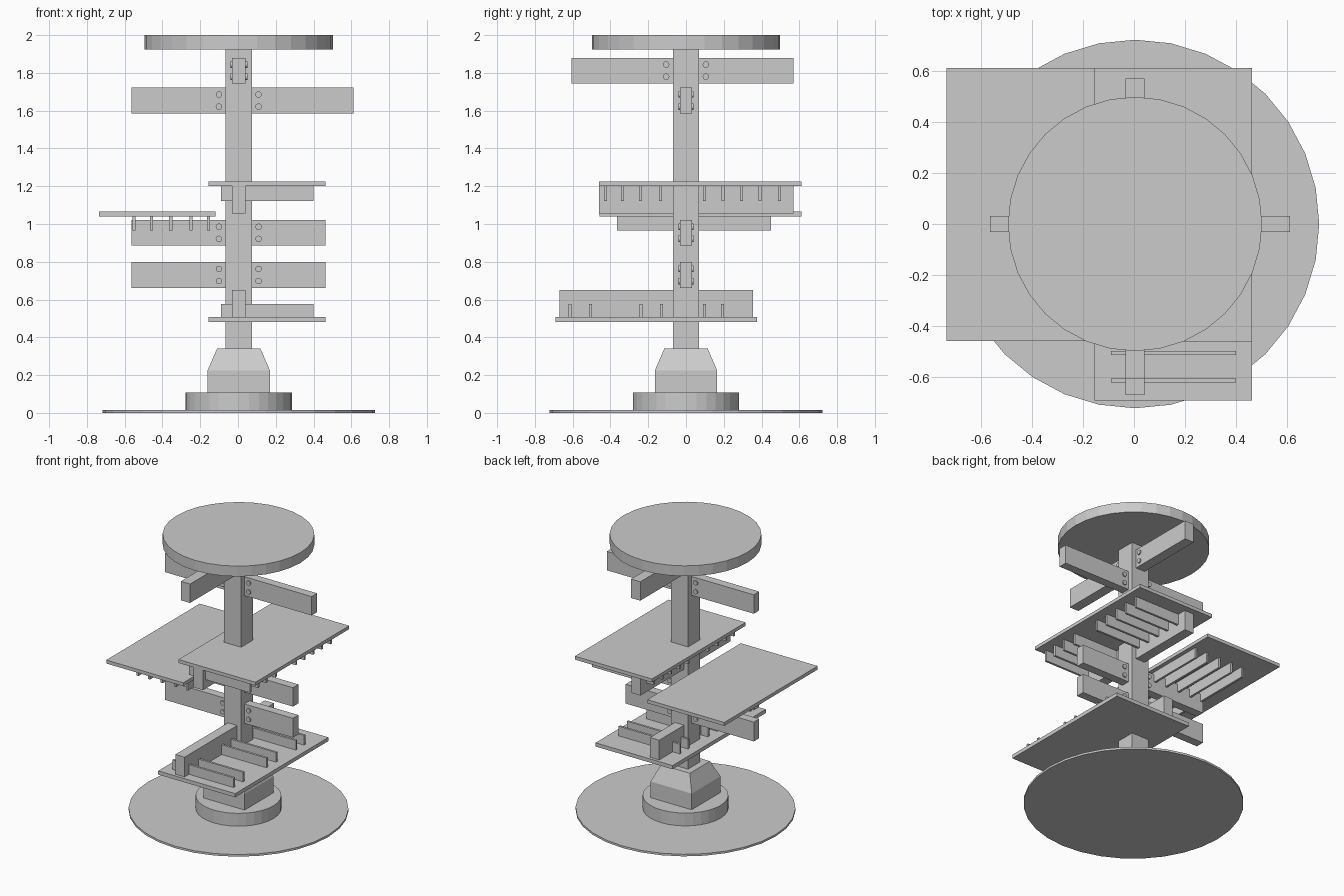
import bpy, bmesh
from mathutils import Matrix, Vector

if "Cube" in bpy.data.objects:
    bpy.data.objects.remove(bpy.data.objects["Cube"])

CX = 0.004  # x of the post axis


def finish(bm, name):
    bmesh.ops.recalc_face_normals(bm, faces=bm.faces)
    me = bpy.data.meshes.new(name)
    bm.to_mesh(me)
    bm.free()
    ob = bpy.data.objects.new(name, me)
    bpy.context.collection.objects.link(ob)
    return ob


def add_box(bm, lo, hi):
    lo, hi = Vector(lo), Vector(hi)
    m = Matrix.Translation((lo + hi) / 2) @ Matrix.Diagonal((*(hi - lo), 1))
    bmesh.ops.create_cube(bm, size=1, matrix=m)


def box(name, lo, hi):
    bm = bmesh.new()
    add_box(bm, lo, hi)
    return finish(bm, name)


def disc(name, r, z0, z1):
    bm = bmesh.new()
    bmesh.ops.create_cone(bm, cap_ends=True, segments=32, radius1=r, radius2=r, depth=z1 - z0,
                          matrix=Matrix.Translation((CX, 0, (z0 + z1) / 2)))
    return finish(bm, name)


# Round base, collar and top disc
disc("base_plate", 0.722, 0, 0.015)
disc("base_collar", 0.281, 0.015, 0.108)
disc("top_disc", 0.498, 1.925, 2.0)

# Square post with tapered foot, as stacked square rings
bm = bmesh.new()
rings = []
for h, z in [(0.165, 0.108), (0.165, 0.225), (0.115, 0.34), (0.069, 0.34), (0.069, 1.925)]:
    rings.append([bm.verts.new((CX + sx * h, sy * h, z))
                  for sx, sy in ((-1, -1), (1, -1), (1, 1), (-1, 1))])
for a, b in zip(rings, rings[1:]):
    for i in range(4):
        j = (i + 1) % 4
        bm.faces.new((a[i], a[j], b[j], b[i]))
bm.faces.new(rings[0])
bm.faces.new(rings[-1])
finish(bm, "post")

# Cross beams running through the post
x_beams = [("upper", -0.565, 0.612, 1.585, 1.722),
           ("middle", -0.565, 0.462, 0.885, 1.022),
           ("lower", -0.565, 0.462, 0.66, 0.80)]
y_beams = [("upper", -0.607, 0.57, 1.743, 1.88),
           ("middle", -0.46, 0.568, 1.055, 1.2),
           ("lower", -0.67, 0.354, 0.507, 0.65)]
for n, a, b, z0, z1 in x_beams:
    box(f"side_beam_{n}", (a, -0.031, z0), (b, 0.031, z1))
for n, a, b, z0, z1 in y_beams:
    box(f"depth_beam_{n}", (CX - 0.037, a, z0), (CX + 0.037, b, z1))


# Bolt pairs on both faces of a beam, either side of the post
def bolts(name, z, half, along_x):
    bm = bmesh.new()
    for s in (-1, 1):
        for dz in (-0.032, 0.032):
            if along_x:
                m = Matrix.Translation((CX + s * 0.105, 0, z + dz)) @ Matrix.Rotation(1.570796, 4, 'X')
            else:
                m = Matrix.Translation((CX, s * 0.105, z + dz)) @ Matrix.Rotation(1.570796, 4, 'Y')
            bmesh.ops.create_cone(bm, cap_ends=True, segments=12, radius1=0.017, radius2=0.017,
                                  depth=2 * (half + 0.008), matrix=m)
    finish(bm, name)


for n, a, b, z0, z1 in x_beams:
    bolts(f"side_bolts_{n}", (z0 + z1) / 2, 0.031, True)
bolts("depth_bolts_upper", 1.812, 0.037, False)

# Platforms
box("upper_platform", (-0.155, -0.46, 1.2), (0.462, 0.612, 1.225))
box("side_platform", (-0.735, -0.458, 1.04), (-0.118, 0.612, 1.065))
box("lower_platform", (-0.155, -0.692, 0.48), (0.462, 0.375, 0.507))

# Slats under the upper and side platforms, and on top of the lower one
T = 0.008


def slats(name, positions, a, b, z0, z1, along_x):
    bm = bmesh.new()
    for p in positions:
        if along_x:
            add_box(bm, (a, p - T, z0), (b, p + T, z1))
        else:
            add_box(bm, (p - T, a, z0), (p + T, b, z1))
    finish(bm, name)


slats("upper_slats", (-0.425, -0.335, -0.24, -0.135, 0.098, 0.195, 0.295, 0.393, 0.494),
      -0.09, 0.4, 1.122, 1.2, True)
slats("side_slats", (-0.55, -0.457, -0.356, -0.25, -0.155), -0.365, 0.45, 0.965, 1.04, False)
slats("lower_slats", (-0.613, -0.505, -0.237, -0.13, 0.098, 0.192),
      -0.09, 0.4, 0.507, 0.577, True)
